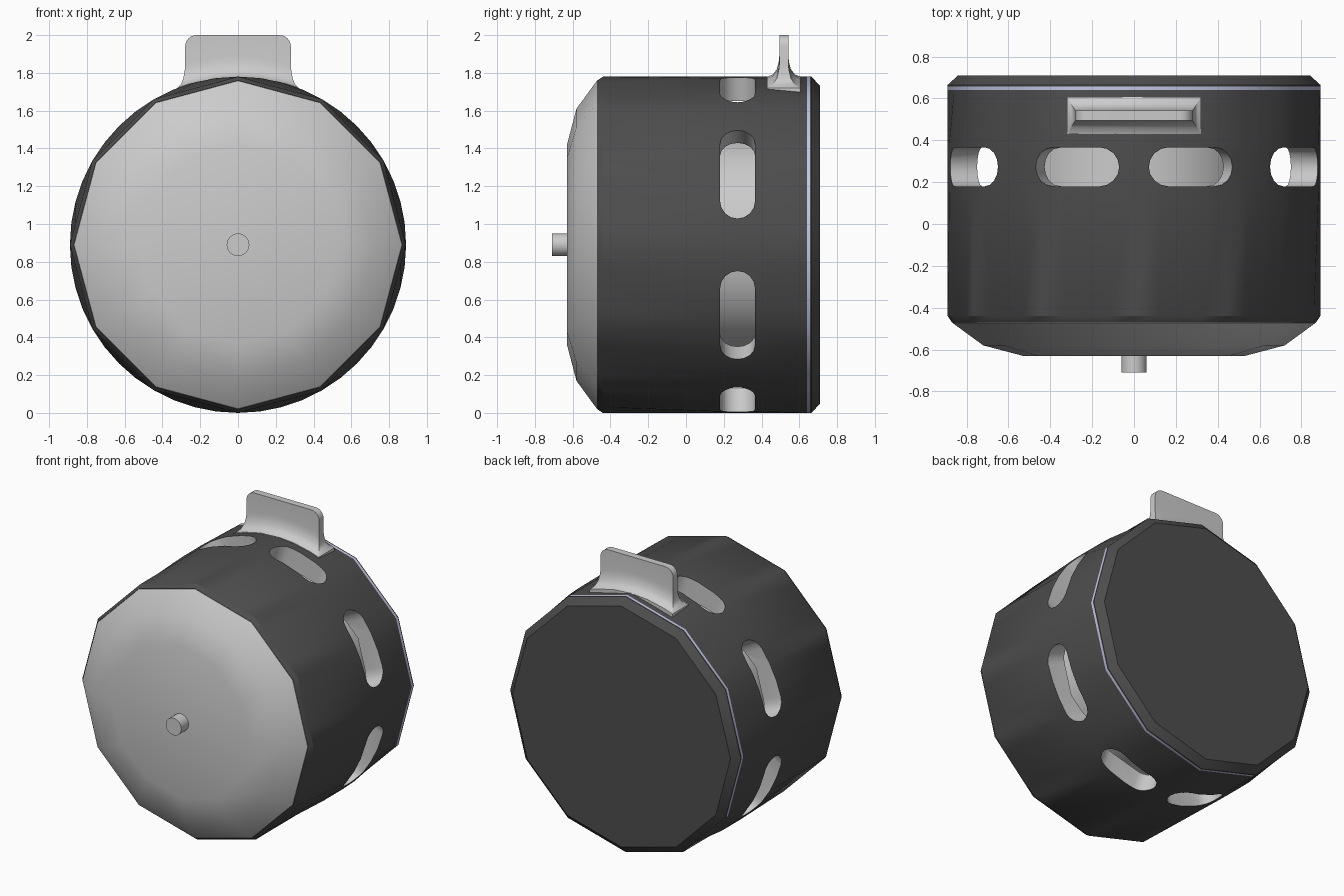
import bpy, bmesh, math

if "Cube" in bpy.data.objects:
    bpy.data.objects.remove(bpy.data.objects["Cube"])

R, ZC = 0.89, 0.89


def material(name, rgb):
    m = bpy.data.materials.new(name)
    m.diffuse_color = (*rgb, 1)
    m.use_nodes = True
    m.node_tree.nodes["Principled BSDF"].inputs["Base Color"].default_value = m.diffuse_color
    return m


DARK = material("dark_grey", (0.075, 0.075, 0.075))
TRIM = material("pale_blue", (0.55, 0.58, 0.8))
LIGHT = material("light_grey", (0.8, 0.8, 0.8))


def finish(bm, name, mats=(), smooth=40):
    bmesh.ops.recalc_face_normals(bm, faces=bm.faces)
    me = bpy.data.meshes.new(name)
    bm.to_mesh(me)
    bm.free()
    ob = bpy.data.objects.new(name, me)
    bpy.context.collection.objects.link(ob)
    for m in mats:
        me.materials.append(m)
    if smooth:
        shade(ob, smooth)
    return ob


def shade(ob, angle):
    bpy.ops.object.select_all(action='DESELECT')
    ob.select_set(True)
    bpy.context.view_layer.objects.active = ob
    bpy.ops.object.shade_smooth_by_angle(angle=math.radians(angle))


def bridge(bm, a, b):
    n = len(a)
    for i in range(n):
        bm.faces.new((a[i], a[(i + 1) % n], b[(i + 1) % n], b[i]))


def lathe(profile, n=12, closed=False):
    """Rings around the y axis; profile = (radius, y, is_round).
    Rings that are not round lie on a twelve-sided outline."""
    bm = bmesh.new()
    rings = []
    for r, y, is_round in profile:
        ring = []
        for k in range(n):
            a = 2 * math.pi * k / n
            s = math.pi / 12
            rr = r if is_round else r * math.cos(s) / math.cos(a % (2 * s) - s)
            ring.append(bm.verts.new((rr * math.sin(a), y, ZC + rr * math.cos(a))))
        rings.append(ring)
    for a, b in zip(rings, rings[1:]):
        bridge(bm, a, b)
    if closed:
        bridge(bm, rings[-1], rings[0])
    else:
        bm.faces.new(rings[0])
        bm.faces.new(rings[-1])
    return bm


# Outer shell: twelve-sided rims, rounder around the slots
shell = finish(lathe([(0.87, -0.47, 0), (R, -0.44, 0), (R, 0.17, 1), (R, 0.38, 1),
                      (R, 0.64, 0), (0.77, 0.64, 0), (0.77, -0.46, 0)], 48, True),
               "outer_shell", (DARK, LIGHT), 0)

# Slot cutters: rounded slots pointing outwards
bm = bmesh.new()
HW, Y0 = 0.093, 0.273
for deg, half in ((18.25, 0.21), (64, 0.26), (116, 0.26), (161.75, 0.21)):
    for side in (-1, 1):
        c = math.radians(deg * side)
        rings = []
        for r in (0.63, 1.0):
            ring = []
            for end in (0, 1):
                for k in range(9):
                    t = math.pi * (end + k / 8) - math.pi / 2
                    u = (half - HW) * (1 - 2 * end) + HW * math.cos(t)
                    ring.append(bm.verts.new((r * math.sin(c) + u * math.cos(c),
                                              Y0 + HW * math.sin(t),
                                              ZC + r * math.cos(c) - u * math.sin(c))))
            rings.append(ring)
        bridge(bm, *rings)
        bm.faces.new(rings[0])
        bm.faces.new(rings[1])
for f in bm.faces:
    f.material_index = 1
cutter = finish(bm, "slot_cutter", (DARK, LIGHT), 0)
cutter.hide_render = True
mod = shell.modifiers.new("slots", 'BOOLEAN')
mod.operation, mod.solver, mod.object = 'DIFFERENCE', 'EXACT', cutter
bpy.context.view_layer.objects.active = shell
bpy.ops.object.modifier_apply(modifier="slots")
bpy.data.objects.remove(cutter)
shade(shell, 32)

# Domed front, inner core, trim ring and chamfered back
finish(lathe([(0.868, -0.45, 0), (0.868, -0.472, 0), (0.72, -0.58, 0), (0.53, -0.63, 0)]),
       "front_dome", (), 45)
finish(lathe([(0.58, -0.46, 1), (0.58, 0.64, 1)], 48), "inner_core")
finish(lathe([(R, 0.64, 0), (R, 0.657, 0)]), "trim_ring", (TRIM,))
finish(lathe([(R, 0.657, 0), (R, 0.665, 0), (0.84, 0.71, 0)]), "back_cap", (DARK,), 35)

# Front pin
finish(lathe([(0.06, -0.6, 1), (0.06, -0.71, 1)], 24), "front_pin")

# Top tab: thin plate with rounded corners, flaring into the shell
corner = [(0.22 + 0.06 * math.sin(a), 1.94 + 0.06 * math.cos(a))
          for a in (math.pi * k / 12 for k in range(7))]
half = [(0.0, 2.0), (0.11, 2.0)] + corner
cols = [(-x, z) for x, z in reversed(half[1:])] + half
bm = bmesh.new()
rings = []
for hx, hy, h in ((0.32, 0.088, -0.05), (0.32, 0.088, 0.0), (0.302, 0.058, 0.012),
                  (0.289, 0.037, 0.04), (0.282, 0.027, 0.08), (0.28, 0.024, 0.11),
                  (0.28, 0.024, None)):
    pts = []
    for s, row in ((-1, cols), (1, cols[::-1])):
        for x, z in row:
            x = x / 0.28 * hx
            zz = z if h is None else ZC + math.sqrt(R * R - x * x) + h
            pts.append(bm.verts.new((x, 0.518 + s * hy, zz)))
    rings.append(pts)
for a, b in zip(rings, rings[1:]):
    bridge(bm, a, b)
n = len(cols)
for ring in (rings[0], rings[-1]):
    for i in range(n - 1):
        bm.faces.new((ring[i], ring[i + 1], ring[2 * n - 2 - i], ring[2 * n - 1 - i]))
finish(bm, "top_tab")
